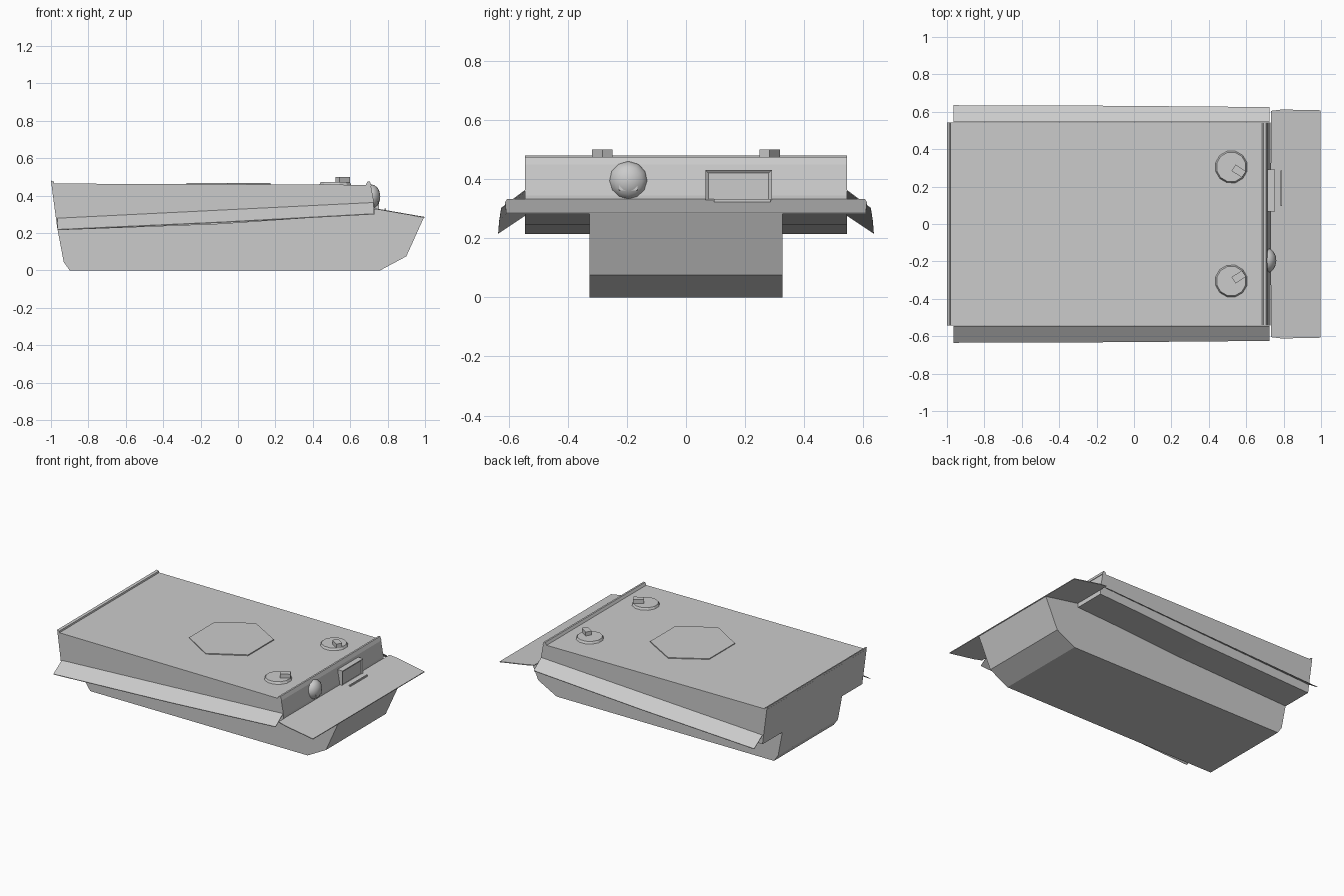
import bpy, bmesh
from math import radians, pi
from mathutils import Matrix, Vector

if "Cube" in bpy.data.objects:
    bpy.data.objects.remove(bpy.data.objects["Cube"])


def finish(bm, name):
    bmesh.ops.recalc_face_normals(bm, faces=bm.faces)
    me = bpy.data.meshes.new(name)
    bm.to_mesh(me)
    bm.free()
    ob = bpy.data.objects.new(name, me)
    bpy.context.collection.objects.link(ob)
    return ob


def extrude(points, vec, name):
    """Closed prism from a polygon swept along vec."""
    bm = bmesh.new()
    face = bm.faces.new([bm.verts.new(p) for p in points])
    top = bmesh.ops.extrude_face_region(bm, geom=[face])["geom"]
    # keep the starting cap
    if not face.is_valid or sum(len(e.link_faces) == 1 for e in bm.edges):
        low = [e for e in bm.edges if len(e.link_faces) == 1]
        bmesh.ops.holes_fill(bm, edges=low, sides=0)
    bmesh.ops.translate(bm, vec=Vector(vec),
                        verts=[g for g in top if isinstance(g, bmesh.types.BMVert)])
    return finish(bm, name)


def side_profile(profile, half, name):
    return extrude([(x, -half, z) for x, z in profile], (0, 2 * half, 0), name)


def box(name, size, loc, rot_z=0.0):
    bm = bmesh.new()
    m = (Matrix.Translation(loc) @ Matrix.Rotation(rot_z, 4, 'Z')
         @ Matrix.Diagonal((*size, 1)))
    bmesh.ops.create_cube(bm, size=1, matrix=m)
    return finish(bm, name)


# Narrow lower hull between the running gear
side_profile([(-0.9, 0), (0.76, 0), (0.9, 0.075), (0.993, 0.281), (0.74, 0.328),
              (0.6, 0.34), (-0.95, 0.26), (-0.965, 0.22), (-0.932, 0.045)],
             0.326, "lower_hull")

# Wide upper hull with sponsons
side_profile([(-0.965, 0.215), (-0.1, 0.247), (0.42, 0.283), (0.73, 0.3),
              (0.73, 0.345), (0.71, 0.457), (0.2, 0.46), (-0.998, 0.464)],
             0.544, "upper_hull")

# Raised lips at the rear and front edges of the deck
side_profile([(-0.996, 0.455), (-1.0, 0.48), (-0.985, 0.474), (-0.98, 0.455)],
             0.544, "rear_lip")
side_profile([(0.68, 0.45), (0.693, 0.475), (0.705, 0.475), (0.715, 0.45)],
             0.544, "front_lip")

# Sloped side skirts
for s, side in ((-1, "right"), (1, "left")):
    extrude([(-0.965, s * 0.545, 0.279), (0.725, s * 0.545, 0.363),
             (0.725, s * 0.625, 0.303), (-0.1, s * 0.632, 0.258),
             (-0.965, s * 0.635, 0.219)],
            (0, 0, -0.004), side + "_skirt")

# Glacis plate overhanging as front mudguards
extrude([(0.733, -0.605, 0.332), (0.733, 0.605, 0.332), (0.79, 0.612, 0.322),
         (0.998, 0.608, 0.286), (0.998, -0.608, 0.286), (0.79, -0.612, 0.322)],
        (0, 0, -0.005), "glacis_plate")

# Turret ring plate, a stretched hexagon
extrude([(-0.055, 0.273, 0.455), (-0.275, 0.14, 0.455), (-0.275, -0.14, 0.455),
         (-0.055, -0.273, 0.455), (0.175, -0.14, 0.455), (0.175, 0.14, 0.455)],
        (0, 0, 0.012), "turret_plate")

# Crew hatches with angled periscopes
for s, side in ((-1, "right"), (1, "left")):
    bm = bmesh.new()
    bmesh.ops.create_cone(bm, cap_ends=True, segments=12, radius1=0.09, radius2=0.08,
                          depth=0.02, matrix=Matrix.Translation((0.52, s * 0.305, 0.463))
                          @ Matrix.Rotation(pi / 12, 4, 'Z'))
    finish(bm, side + "_hatch")
    box(side + "_periscope", (0.066, 0.04, 0.036), (0.56, s * 0.283, 0.482),
        radians(-33 * s))

# Ball mount with a flat gun slot
bm = bmesh.new()
bmesh.ops.create_uvsphere(bm, u_segments=12, v_segments=8, radius=0.066,
                          matrix=Matrix.Translation((0.712, -0.195, 0.394))
                          @ Matrix.Diagonal((0.74, 1, 1, 1))
                          @ Matrix.Rotation(pi / 2, 4, 'Y'))
ball = finish(bm, "ball_mount")
ball.data.shade_smooth()
box("gun_slot", (0.035, 0.062, 0.05), (0.735, -0.195, 0.387))

# Vision port: bevelled block with a recessed face
port = box("vision_port", (0.05, 0.225, 0.11), (0.728, 0.178, 0.376))
bm = bmesh.new()
bm.from_mesh(port.data)
front = max(bm.faces, key=lambda f: f.calc_center_median().x)
bmesh.ops.inset_region(bm, faces=[front], thickness=0.016, depth=0)
bmesh.ops.translate(bm, vec=(-0.008, 0, 0), verts=front.verts)
bm.to_mesh(port.data)
bm.free()

# Splash bar on the glacis
box("splash_bar", (0.008, 0.19, 0.012), (0.787, 0.19, 0.326))
